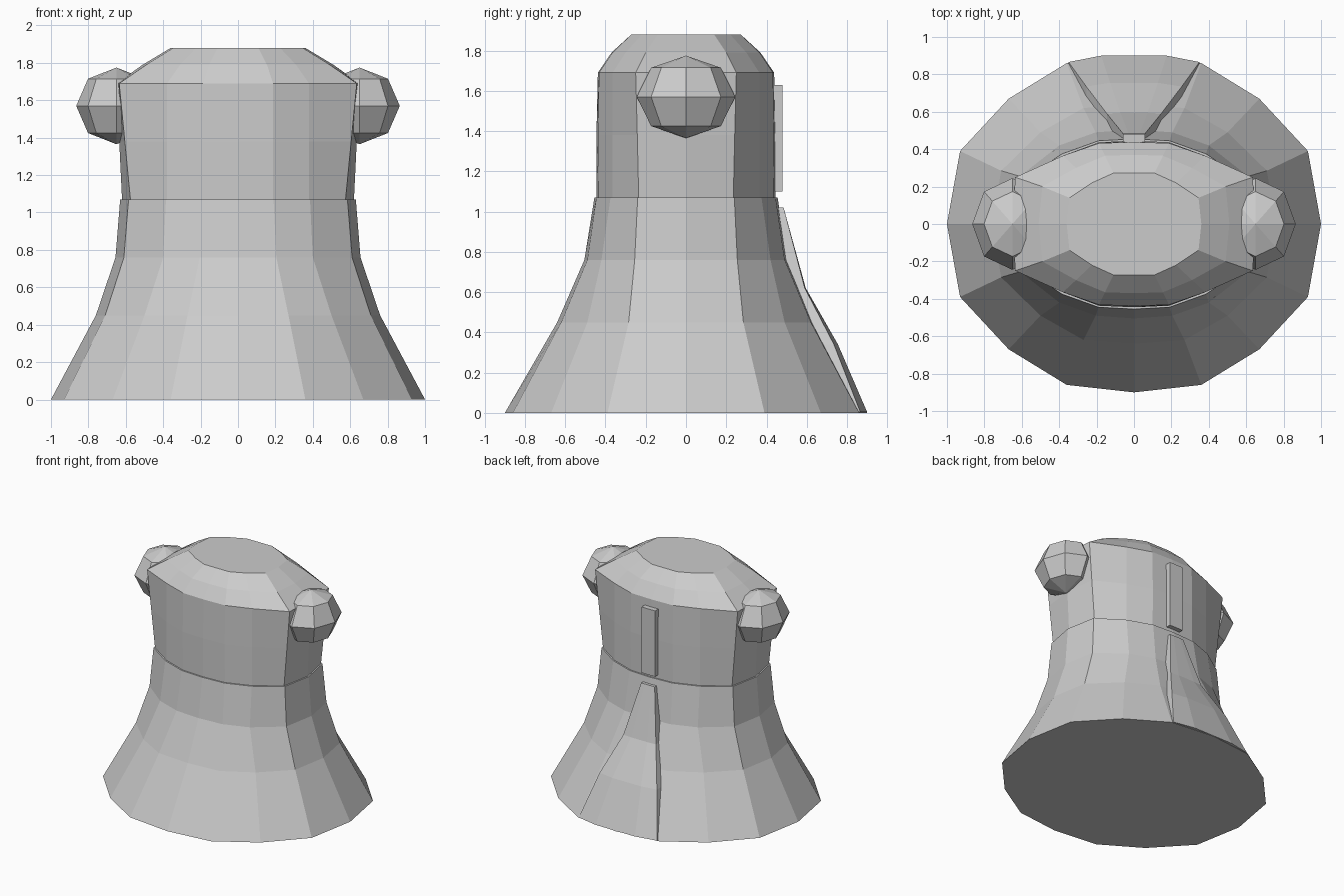
import bpy, bmesh

if "Cube" in bpy.data.objects:
    bpy.data.objects.remove(bpy.data.objects["Cube"])


def finish(name, bm):
    bmesh.ops.recalc_face_normals(bm, faces=bm.faces)
    mesh = bpy.data.meshes.new(name)
    bm.to_mesh(mesh)
    bm.free()
    obj = bpy.data.objects.new(name, mesh)
    bpy.context.collection.objects.link(obj)
    return obj


def full_ring(quarter):
    """Mirror a 5-point quarter (side to back) into a 16-point ring."""
    half = quarter + [(-x, y) for x, y in quarter[-2::-1]]
    return half + [(x, -y) for x, y in half[-2:0:-1]]


def loft(name, sections, cap_start=True, cap_end=True):
    """Skin a list of closed sections, each a list of 3D points."""
    bm = bmesh.new()
    rings = [[bm.verts.new(p) for p in s] for s in sections]
    n = len(rings[0])
    for a, b in zip(rings, rings[1:]):
        for i in range(n):
            j = (i + 1) % n
            bm.faces.new((a[i], a[j], b[j], b[i]))
    if cap_start:
        bm.faces.new(rings[0][::-1])
    if cap_end:
        bm.faces.new(rings[-1])
    return finish(name, bm)


def body(name, levels, **caps):
    return loft(name, [[(x, y, z) for x, y in full_ring(q)] for z, q in levels], **caps)


# Flared skirt
body("skirt", [
    (0.00, [(1.0, 0), (.93, .39), (.67, .67), (.36, .86), (0, .90)]),
    (0.45, [(.76, 0), (.71, .285), (.50, .49), (.27, .62), (0, .64)]),
    (0.76, [(.655, 0), (.61, .255), (.40, .42), (.205, .49), (0, .505)]),
    (1.07, [(.63, 0), (.585, .24), (.385, .375), (.19, .445), (0, .455)]),
])

# Upper torso with sloping shoulders and a flat neck
body("torso", [
    (1.07, [(.62, 0), (.575, .235), (.38, .365), (.187, .435), (0, .445)]),
    (1.38, [(.635, 0), (.605, .242), (.38, .365), (.187, .437), (0, .445)]),
    (1.69, [(.65, 0), (.635, .25), (.38, .365), (.187, .432), (0, .438)]),
    (1.79, [(.51, 0), (.49, .20), (.31, .30), (.155, .365), (0, .37)]),
    (1.88, [(.36, 0), (.345, .14), (.225, .22), (.11, .272), (0, .272)]),
], cap_start=False)

# Ball shoulders
for side, label in ((1, "right"), (-1, "left")):
    bpy.ops.mesh.primitive_uv_sphere_add(segments=8, ring_count=4, radius=1,
                                         location=(side * .65, 0, 1.57))
    ball = bpy.context.object
    ball.name = "shoulder_ball_" + label
    ball.scale = (.215, .245, .205)

# Back strip above the waist
bpy.ops.mesh.primitive_cube_add(size=1, location=(0, .445, 1.365))
strip = bpy.context.object
strip.name = "back_strip"
strip.scale = (.12, .07, .53)

# Raised triangular coat tail: z, half width, centre y, edge y
tail = []
for z, w, yc, ye in [(.004, .35, .90, .866), (.34, .255, .755, .735),
                     (.62, .145, .595, .59), (1.02, .06, .485, .485)]:
    outer = [(-w, ye, z), (-w / 2, yc, z), (w / 2, yc, z), (w, ye, z)]
    tail.append(outer + [(x, y - .08, z) for x, y, z in outer[::-1]])
loft("coat_tail", tail)
